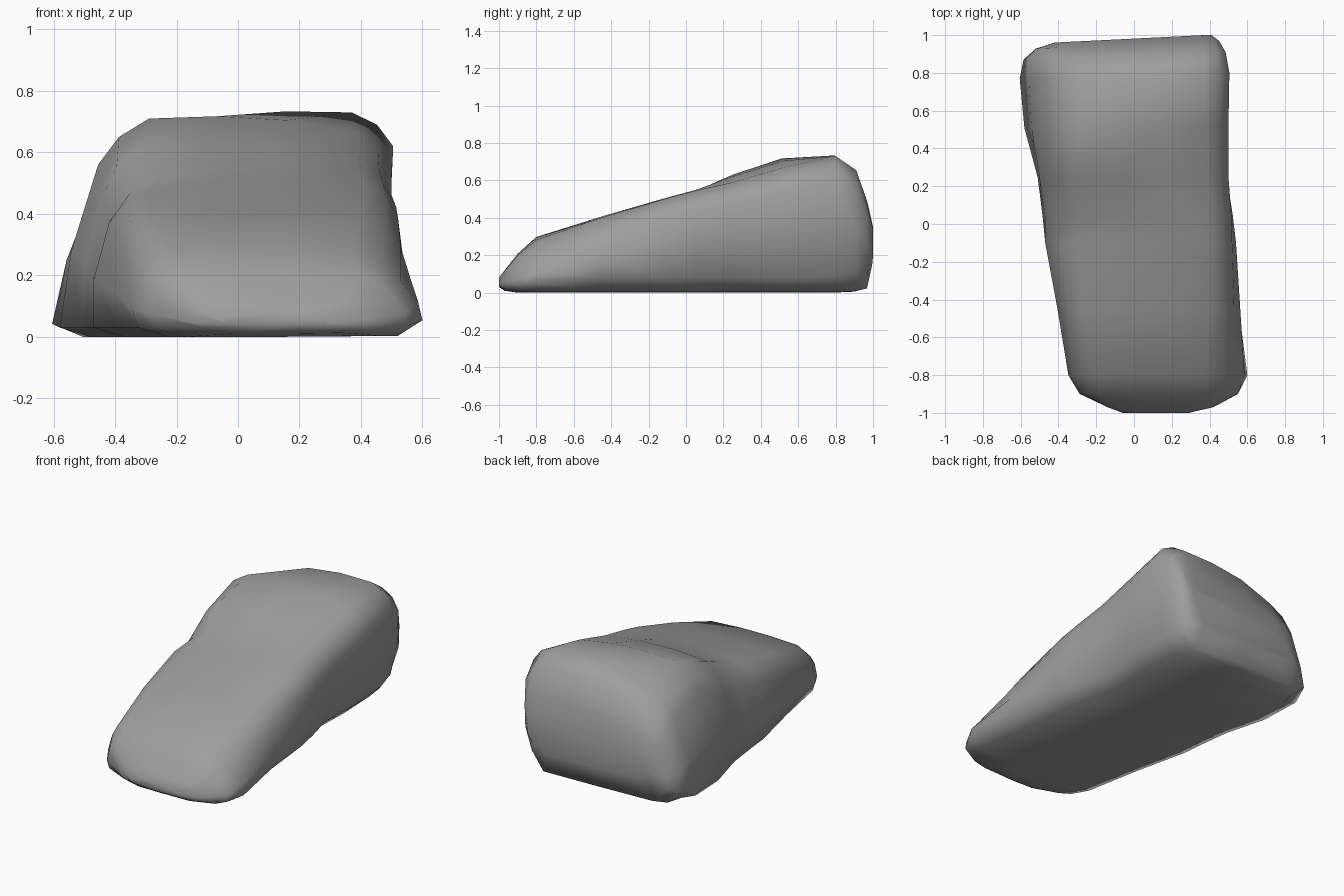
import bpy, bmesh

if "Cube" in bpy.data.objects:
    bpy.data.objects.remove(bpy.data.objects["Cube"])

# Cross-sections from front to back:
# y, base z, left base x, left shoulder x/z, left top x, top z,
# right top x, right shoulder x/z, right base x
SECTIONS = [
    (-1.00, .03, -.01, -.06, .055, .04, .08, .24, .29, .055, .28),
    (-0.97, .01, -.12, -.14, .08, -.08, .12, .34, .40, .08, .42),
    (-0.90, .00, -.27, -.27, .15, -.19, .21, .40, .51, .12, .55),
    (-0.80, .00, -.325, -.32, .19, -.22, .30, .38, .53, .18, .60),
    (-0.45, .00, -.39, -.37, .29, -.28, .41, .40, .53, .29, .555),
    (-0.10, .00, -.47, -.42, .37, -.30, .51, .41, .52, .39, .52),
    (0.05, .00, -.485, -.41, .39, -.26, .55, .40, .515, .42, .49),
    (0.25, .00, -.51, -.44, .46, -.32, .635, .39, .50, .46, .44),
    (0.52, .00, -.58, -.455, .56, -.29, .72, .38, .50, .53, .45),
    (0.80, .00, -.605, -.46, .50, -.27, .735, .37, .505, .62, .44),
    (0.91, .005, -.585, -.48, .43, -.31, .66, .37, .485, .54, .43),
    (0.97, .02, -.52, -.45, .34, -.32, .49, .37, .45, .41, .40),
    (1.00, .15, -.42, -.38, .28, -.28, .36, .34, .41, .30, .37),
]


def bump(y, centre, width, height):
    return height * max(0, 1 - abs(y - centre) / width)


def ring(y, zb, lb, ls, zl, lt, zt, rt, rs, zr, rb):
    """Rounded wedge outline, starting at the left of the base."""
    low_l = min(.03 + bump(y, .97, .2, .08), .3 * (zl - zb))
    low_r = min(.08 + bump(y, .97, .2, .05), .3 * (zr - zb))
    size = min(1, (zt - zb) / .3)
    # Top edges sag on the left (rear and waist) and on the right (middle)
    z_left = zt - bump(y, .85, .3, .11) - bump(y, -.1, .5, .03) - .01 * size
    z_right = zt - bump(y, .4, .35, .07) - bump(y, -.7, .3, .02) - .005 * size
    pts = [
        (lb + .1, zb), (lb, zb + low_l),
        ((lb + ls) / 2 - .025 * size, (zb + zl) / 2), (ls, zl),
        ((ls + lt) / 2 - .015 * size, (zl + z_left) / 2 + .015 * size),
        (lt, z_left), ((2 * lt + rt) / 3, zt - .25 * (zt - z_left)),
        ((lt + 2 * rt) / 3, zt - .3 * (zt - z_right)), (rt, z_right),
        ((rt + rs) / 2 + .015 * size, (zr + z_right) / 2 + .015 * size),
        (rs, zr), ((rs + rb) / 2 + .02 * size, (zb + low_r + zr) / 2),
        (rb, zb + low_r), (rb - .08, zb + .003), ((lb + rb) / 2, zb),
    ]
    # The back end is slightly skewed in plan
    skew = .05 * max(0, y) ** 2
    return [(x, y + skew * min(0, x - .37), z) for x, z in pts]


# Boulder body: loft the rings and close both ends
bm = bmesh.new()
rings = [[bm.verts.new(p) for p in ring(*s)] for s in SECTIONS]
for a, b in zip(rings, rings[1:]):
    for i in range(len(a)):
        j = (i + 1) % len(a)
        bm.faces.new((a[i], a[j], b[j], b[i]))
for end in (rings[0], rings[-1]):
    bm.faces.new(end)
bmesh.ops.recalc_face_normals(bm, faces=bm.faces)
for f in bm.faces:
    f.smooth = True

mesh = bpy.data.meshes.new("wedge_boulder")
bm.to_mesh(mesh)
bm.free()

# Dark stone colour
stone = bpy.data.materials.new("stone")
stone.diffuse_color = (.34, .34, .34, 1)
stone.use_nodes = True
stone.node_tree.nodes["Principled BSDF"].inputs["Base Color"].default_value = stone.diffuse_color
mesh.materials.append(stone)
bpy.context.collection.objects.link(bpy.data.objects.new("wedge_boulder", mesh))
